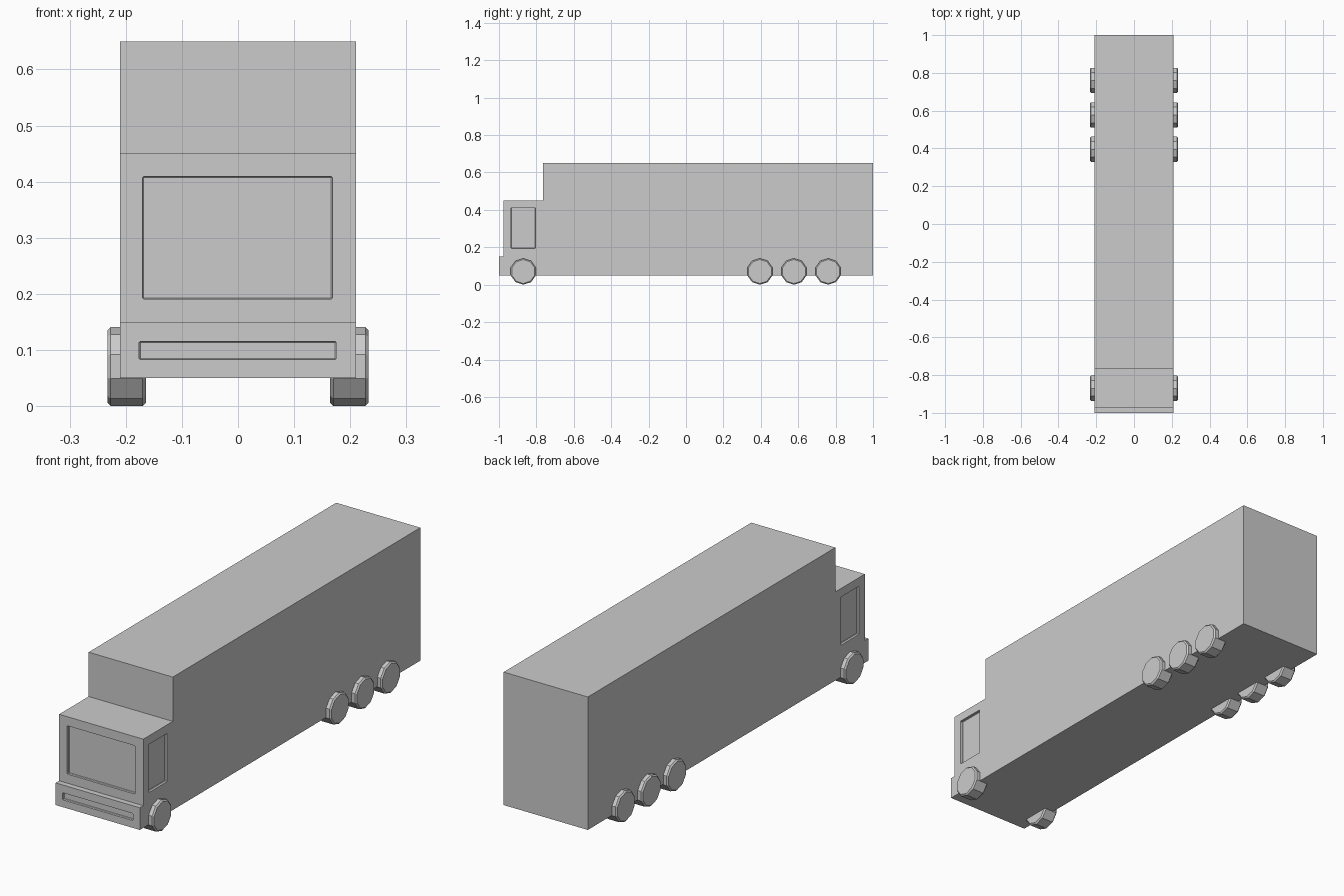
import bpy, bmesh, math
from mathutils import Matrix

if "Cube" in bpy.data.objects:
    bpy.data.objects.remove(bpy.data.objects["Cube"])


def make_object(name, bm):
    bmesh.ops.recalc_face_normals(bm, faces=bm.faces)
    mesh = bpy.data.meshes.new(name)
    bm.to_mesh(mesh)
    bm.free()
    obj = bpy.data.objects.new(name, mesh)
    bpy.context.collection.objects.link(obj)
    return obj


def box_cutter(name, lo, hi):
    bm = bmesh.new()
    bmesh.ops.create_cube(bm, size=1)
    for v in bm.verts:
        v.co = [(a + b) / 2 + c * (b - a) for a, b, c in zip(lo, hi, v.co)]
    bmesh.ops.bevel(bm, geom=bm.edges[:], offset=0.002, segments=1, affect='EDGES')
    obj = make_object(name, bm)
    obj.hide_render = True
    return obj


# Truck body: side profile (y, z) extruded across the width
W = 0.21
profile = [(-1, 0.05), (1, 0.05), (1, 0.65), (-0.765, 0.65), (-0.765, 0.45),
           (-0.975, 0.45), (-0.975, 0.15), (-1, 0.15)]
bm = bmesh.new()
side = bm.faces.new([bm.verts.new((-W, y, z)) for y, z in profile])
ext = bmesh.ops.extrude_face_region(bm, geom=[side], use_keep_orig=True)
bmesh.ops.translate(bm, vec=(2 * W, 0, 0),
                    verts=[g for g in ext['geom'] if isinstance(g, bmesh.types.BMVert)])
body = make_object("truck_body", bm)

# Shallow recesses: windscreen, grille slot and two side windows
D = 0.012
cutters = [
    box_cutter("windscreen_cutter", (-0.17, -1.05, 0.191), (0.168, -0.975 + D, 0.409)),
    box_cutter("grille_cutter", (-0.176, -1.05, 0.083), (0.175, -1 + D, 0.115)),
    box_cutter("right_window_cutter", (W - D, -0.935, 0.194), (0.3, -0.805, 0.411)),
    box_cutter("left_window_cutter", (-0.3, -0.935, 0.194), (D - W, -0.805, 0.411)),
]
bpy.context.view_layer.objects.active = body
for c in cutters:
    mod = body.modifiers.new(c.name, 'BOOLEAN')
    mod.operation, mod.solver, mod.object = 'DIFFERENCE', 'EXACT', c
    bpy.ops.object.modifier_apply(modifier=mod.name)
    bpy.data.objects.remove(c)

# Wheels: ten-sided cylinders with a bevelled rim, one front and three rear axles
R, X_IN, X_OUT = 0.0705, 0.164, 0.233
for axle, y in (("front", -0.87), ("rear_1", 0.395), ("rear_2", 0.577), ("rear_3", 0.76)):
    for label, s in (("right", 1), ("left", -1)):
        bm = bmesh.new()
        bmesh.ops.create_cone(bm, cap_ends=True, segments=10, radius1=R, radius2=R,
                              depth=X_OUT - X_IN)
        # lay the axis along x with one corner pointing up
        bmesh.ops.rotate(bm, verts=bm.verts, matrix=Matrix.Rotation(math.pi / 2, 3, 'Y'))
        top = max(bm.verts, key=lambda v: v.co.z).co
        bmesh.ops.rotate(bm, verts=bm.verts,
                         matrix=Matrix.Rotation(math.atan2(top.y, top.z), 3, 'X'))
        rims = [e for e in bm.edges if abs(e.verts[0].co.x - e.verts[1].co.x) < 1e-4]
        bmesh.ops.bevel(bm, geom=rims, offset=0.006, segments=1, affect='EDGES')
        bmesh.ops.translate(bm, verts=bm.verts, vec=(s * (X_IN + X_OUT) / 2, y, R))
        make_object(f"{axle}_{label}_wheel", bm)
